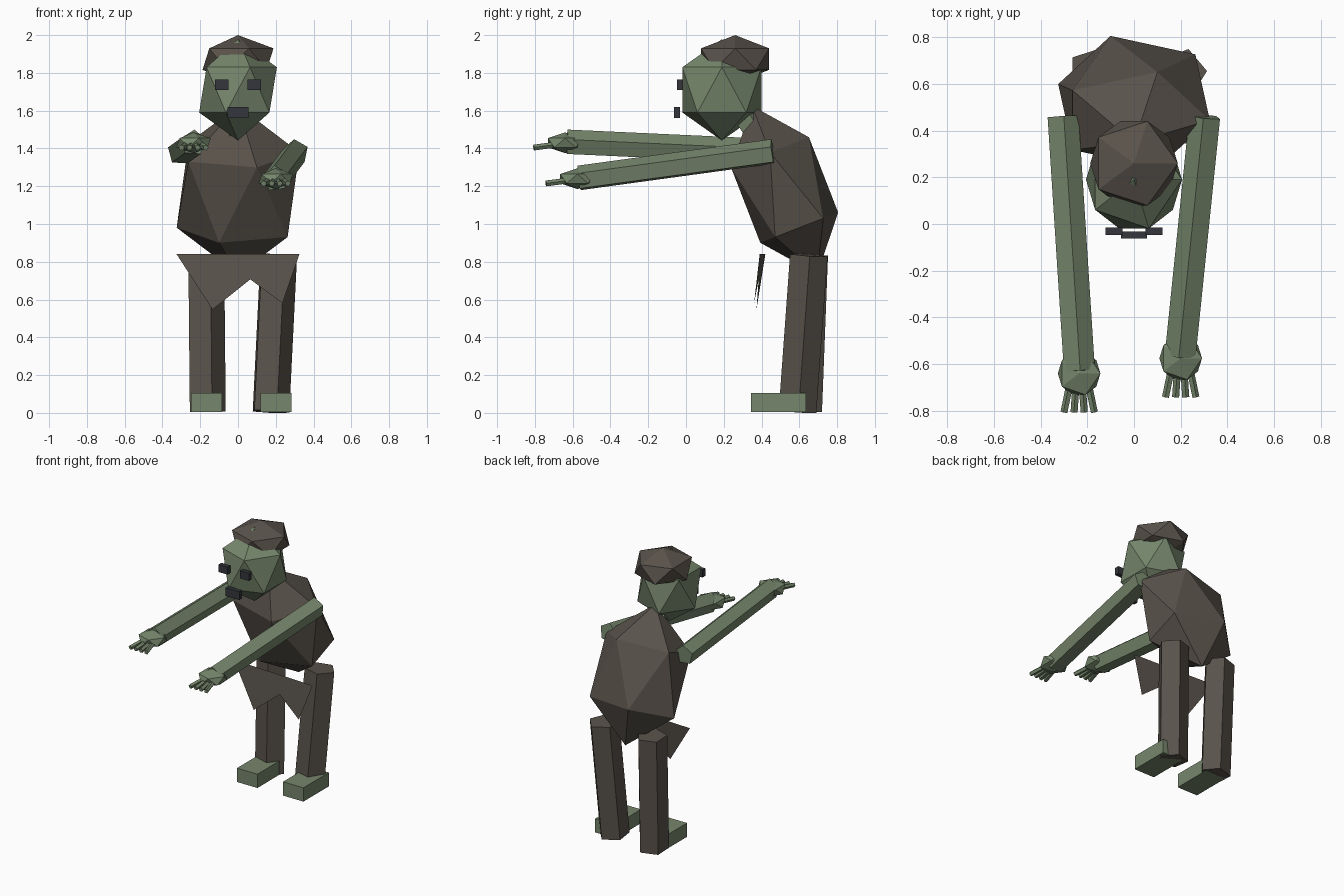
import bpy
from math import radians
from mathutils import Vector, Matrix

if "Cube" in bpy.data.objects:
    bpy.data.objects.remove(bpy.data.objects["Cube"])


def material(name, rgb):
    m = bpy.data.materials.new(name)
    m.diffuse_color = (*rgb, 1)
    m.use_nodes = True
    m.node_tree.nodes["Principled BSDF"].inputs["Base Color"].default_value = m.diffuse_color
    return m


SKIN = material("green skin", (0.18, 0.24, 0.15))
CLOTH = material("brown cloth", (0.10, 0.085, 0.07))
DARK = material("dark features", (0.035, 0.037, 0.045))


def finish(name, mat):
    ob = bpy.context.object
    ob.name = name
    ob.data.materials.append(mat)
    return ob


def blob(name, centre, scale, mat, tilt=0.0):
    """Faceted 20-sided ball, stretched and leaned about x."""
    bpy.ops.mesh.primitive_ico_sphere_add(subdivisions=1, radius=1, location=centre,
                                          rotation=(tilt, 0, 0))
    ob = finish(name, mat)
    ob.scale = scale
    return ob


def box(name, lo, hi, mat):
    lo, hi = Vector(lo), Vector(hi)
    bpy.ops.mesh.primitive_cube_add(size=1, location=(lo + hi) / 2)
    ob = finish(name, mat)
    ob.scale = hi - lo
    return ob


def limb(name, a, b, radius, mat, roll=0.0, sides=5):
    """Straight prism running from a to b."""
    a, b = Vector(a), Vector(b)
    d = b - a
    q = Vector((0, 0, 1)).rotation_difference(d)
    rot = q.to_matrix() @ Matrix.Rotation(roll, 3, 'Z')
    bpy.ops.mesh.primitive_cylinder_add(vertices=sides, radius=radius, depth=d.length,
                                        location=(a + b) / 2, rotation=rot.to_euler())
    return finish(name, mat)


# Torso, neck, head and hair
blob("torso", (0, 0.522, 1.18), (0.363, 0.26, 0.478), CLOTH, tilt=0.37)
limb("neck", (0, 0.386, 1.467), (0, 0.274, 1.63), 0.075, SKIN)
blob("head", (0, 0.19, 1.71), (0.23, 0.246, 0.268), SKIN)
blob("hair", (0, 0.26, 1.873), (0.21, 0.212, 0.127), CLOTH)

# Face
for side, s in (("left", -1), ("right", 1)):
    box("eye_" + side, (s * 0.085 - 0.036, -0.048, 1.71), (s * 0.085 + 0.036, -0.016, 1.765), DARK)
box("mouth", (-0.055, -0.063, 1.56), (0.055, -0.032, 1.62), DARK)

# Arms with hands and spread fingers
for side, s, hand in (("left", -1, Vector((-0.235, -0.64, 1.43))),
                      ("right", 1, Vector((0.2, -0.575, 1.24)))):
    limb("arm_" + side, (s * 0.305, 0.46, 1.38), hand + Vector((0, 0.01, 0)), 0.07, SKIN)
    blob("hand_" + side, hand, (0.102, 0.107, 0.055), SKIN)
    for i in range(4):
        f = (i - 1.5) / 1.5
        limb(f"finger_{side}_{i + 1}", hand + Vector((f * 0.042, -0.06, -0.012)),
             hand + Vector((f * 0.064, -0.166, -0.026)), 0.016, SKIN)

# Legs and feet
limb("leg_left", (-0.17, 0.62, 0.012), (-0.178, 0.652, 0.842), 0.105, CLOTH, radians(-90))
limb("leg_right", (0.167, 0.588, 0.012), (0.208, 0.648, 0.84), 0.105, CLOTH, radians(-86))
for side, x in (("left", -0.168), ("right", 0.201)):
    box("foot_" + side, (x - 0.082, 0.345, 0.01), (x + 0.082, 0.635, 0.11), SKIN)

# Ragged cloth flap at the waist, leaning slightly forward at the bottom
outline = [(-0.325, 0.84), (-0.135, 0.547), (0.065, 0.707), (0.235, 0.58), (0.325, 0.84)]
mesh = bpy.data.meshes.new("waist_flap")
mesh.from_pydata([(x, 0.405 - 0.046 * x - 0.13 * (0.84 - z), z) for x, z in outline],
                 [], [range(len(outline))])
mesh.materials.append(CLOTH)
bpy.context.collection.objects.link(bpy.data.objects.new("waist_flap", mesh))

# Ground contact: drop everything so the soles rest on z = 0
for ob in bpy.context.scene.objects:
    if ob.name.startswith(("foot", "leg")):
        ob.location.z -= 0.005
